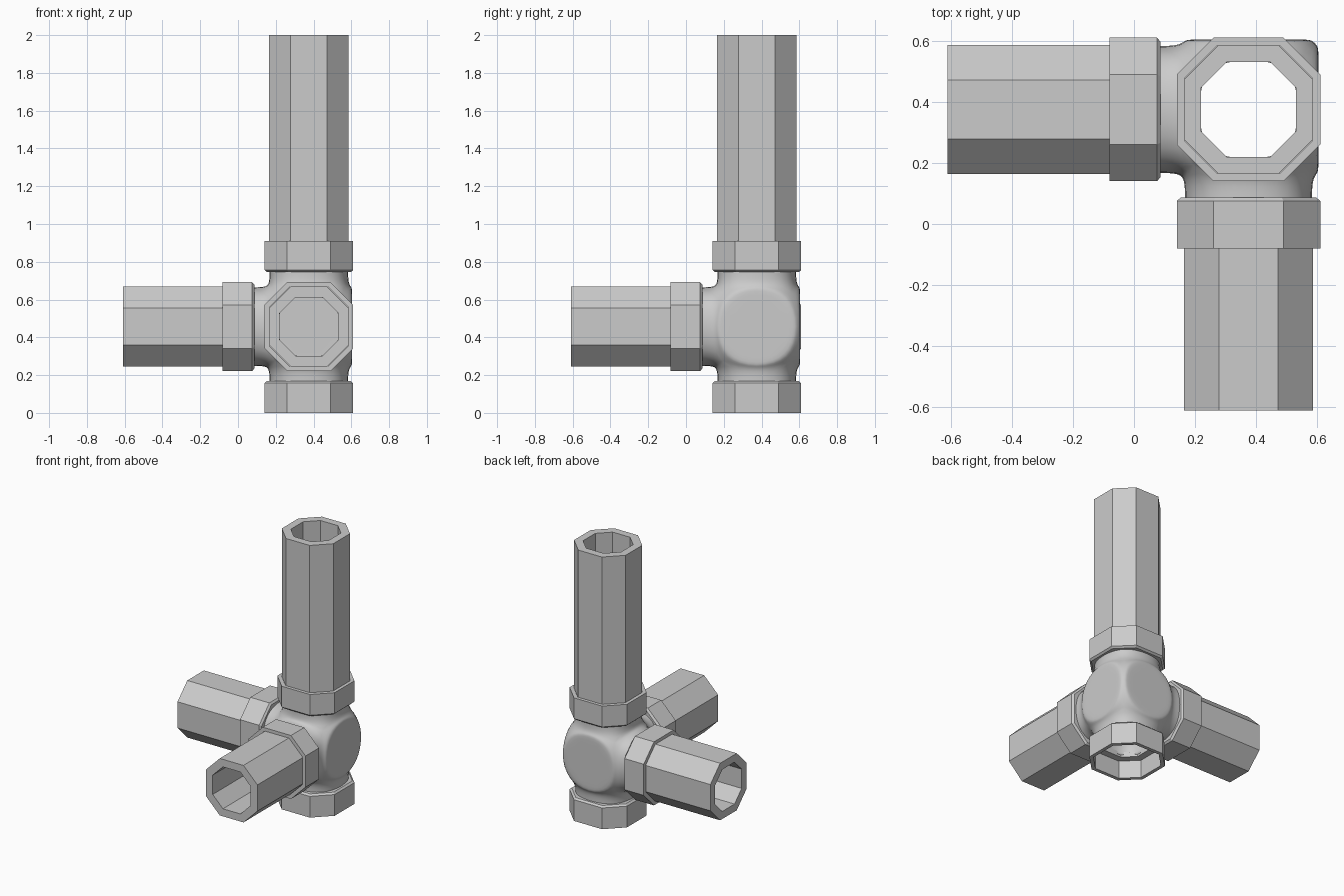
import bpy, bmesh
from itertools import permutations, product
from mathutils import Vector

if "Cube" in bpy.data.objects:
    bpy.data.objects.remove(bpy.data.objects["Cube"])

CENTRE = Vector((0.375, 0.375, 0.457))
UP, DOWN = Vector((0, 0, 1)), Vector((0, 0, -1))
LEFT, FRONT = Vector((-1, 0, 0)), Vector((0, -1, 0))


def add_object(name, bm):
    bmesh.ops.recalc_face_normals(bm, faces=bm.faces)
    mesh = bpy.data.meshes.new(name)
    bm.to_mesh(mesh)
    bm.free()
    obj = bpy.data.objects.new(name, mesh)
    obj.location = CENTRE
    bpy.context.collection.objects.link(obj)
    return obj


def octagon_sleeve(name, axis, profile, flat=0.475):
    """Closed octagonal ring; profile is (distance along axis, half width)."""
    bm = bmesh.new()
    rot = UP.rotation_difference(axis)
    f = flat
    corners = [(1, -f), (1, f), (f, 1), (-f, 1), (-1, f), (-1, -f), (-f, -1), (f, -1)]
    rings = [[bm.verts.new(rot @ Vector((r * x, r * y, d))) for x, y in corners]
             for d, r in profile]
    for a, b in zip(rings, rings[1:] + rings[:1]):
        for i in range(8):
            j = (i + 1) % 8
            bm.faces.new((a[i], a[j], b[j], b[i]))
    return add_object(name, bm)


# Smooth hollow body: truncated cube with four octagonal necks drawn out
A, B, C = 0.229, 0.212, 0.108
bm = bmesh.new()
for p in permutations((A, B, C)):
    for s in product((-1, 1), repeat=3):
        bm.verts.new([v * k for v, k in zip(p, s)])
bmesh.ops.convex_hull(bm, input=bm.verts)
bmesh.ops.dissolve_limit(bm, angle_limit=0.02, verts=bm.verts, edges=bm.edges)
bmesh.ops.recalc_face_normals(bm, faces=bm.faces)
sides = [f for f in bm.faces if len(f.verts) == 8]
necks = [f for f in sides
         if any(f.normal.dot(d) > 0.99 for d in (UP, DOWN, LEFT, FRONT))]
caps = [f for f in sides if f not in necks]
bmesh.ops.inset_individual(bm, faces=caps, thickness=0.03)
ends = bmesh.ops.extrude_discrete_faces(bm, faces=necks)["faces"]
for f in ends:
    f.normal_update()
    shift = f.normal * (0.31 - A)
    for v in f.verts:
        v.co += shift
bmesh.ops.delete(bm, geom=ends, context='FACES_ONLY')
body = add_object("junction_body", bm)
for poly in body.data.polygons:
    poly.use_smooth = True
sub = body.modifiers.new("round", 'SUBSURF')
sub.levels = sub.render_levels = 2
wall = body.modifiers.new("wall", 'SOLIDIFY')
wall.thickness = 0.045
wall.offset = -1

# Socket collars, each with a chamfered inner end and a shallow recess
collar = [(0.288, 0.158), (0.288, 0.222), (0.3, 0.235), (0.456, 0.235),
          (0.456, 0.209), (0.325, 0.209), (0.325, 0.158)]
for name, axis in (("top", UP), ("bottom", DOWN), ("left", LEFT), ("front", FRONT)):
    prof = [(min(d, 0.454), r) for d, r in collar] if axis == UP else collar
    if axis == DOWN:
        prof = [(0.457 if d == 0.456 else d, r) for d, r in collar]
    octagon_sleeve(name + "_collar", axis, prof, 0.49)

# Hollow pipes plugged into three of the collars
for name, axis, end in (("top", UP, 1.543), ("left", LEFT, 0.985), ("front", FRONT, 0.985)):
    octagon_sleeve(name + "_pipe", axis,
                   [(0.32, 0.155), (0.32, 0.211), (end, 0.211), (end, 0.155)], 0.46)
